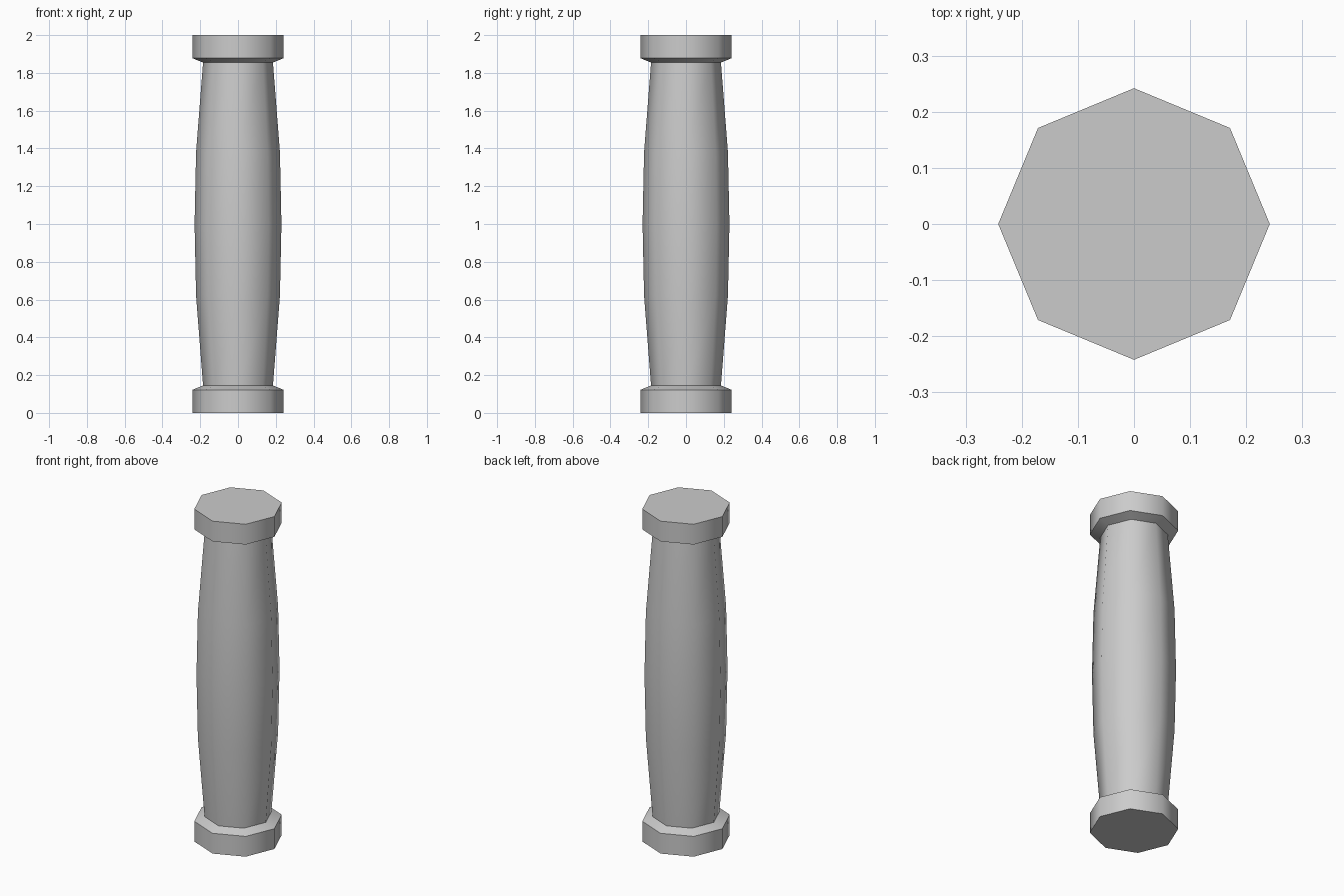
import bpy, bmesh, math

if "Cube" in bpy.data.objects:
    bpy.data.objects.remove(bpy.data.objects["Cube"])

SIDES = 8


def lathe(name, profile):
    """Eight-sided closed solid from (radius, z) points, bottom to top."""
    bm = bmesh.new()
    rings = []
    for r, z in profile:
        rings.append([bm.verts.new((r * math.cos(2 * math.pi * i / SIDES),
                                    r * math.sin(2 * math.pi * i / SIDES), z))
                      for i in range(SIDES)])
    for low, high in zip(rings, rings[1:]):
        for i in range(SIDES):
            j = (i + 1) % SIDES
            bm.faces.new((low[i], low[j], high[j], high[i]))
    bm.faces.new(rings[0][::-1])
    bm.faces.new(rings[-1])
    mesh = bpy.data.meshes.new(name)
    bm.to_mesh(mesh)
    bm.free()
    obj = bpy.data.objects.new(name, mesh)
    bpy.context.collection.objects.link(obj)
    bpy.ops.object.select_all(action='DESELECT')
    obj.select_set(True)
    bpy.context.view_layer.objects.active = obj
    bpy.ops.object.shade_smooth_by_angle(angle=math.radians(50))
    return obj


# One continuous pillar: base block, bulging shaft, matching top block
half = [(0.242, 0.0), (0.242, 0.122), (0.185, 0.145), (0.222, 0.62)]
mirrored = [(r, 2.0 - z) for r, z in reversed(half)]
lathe("pillar", half + [(0.23, 1.0)] + mirrored)
